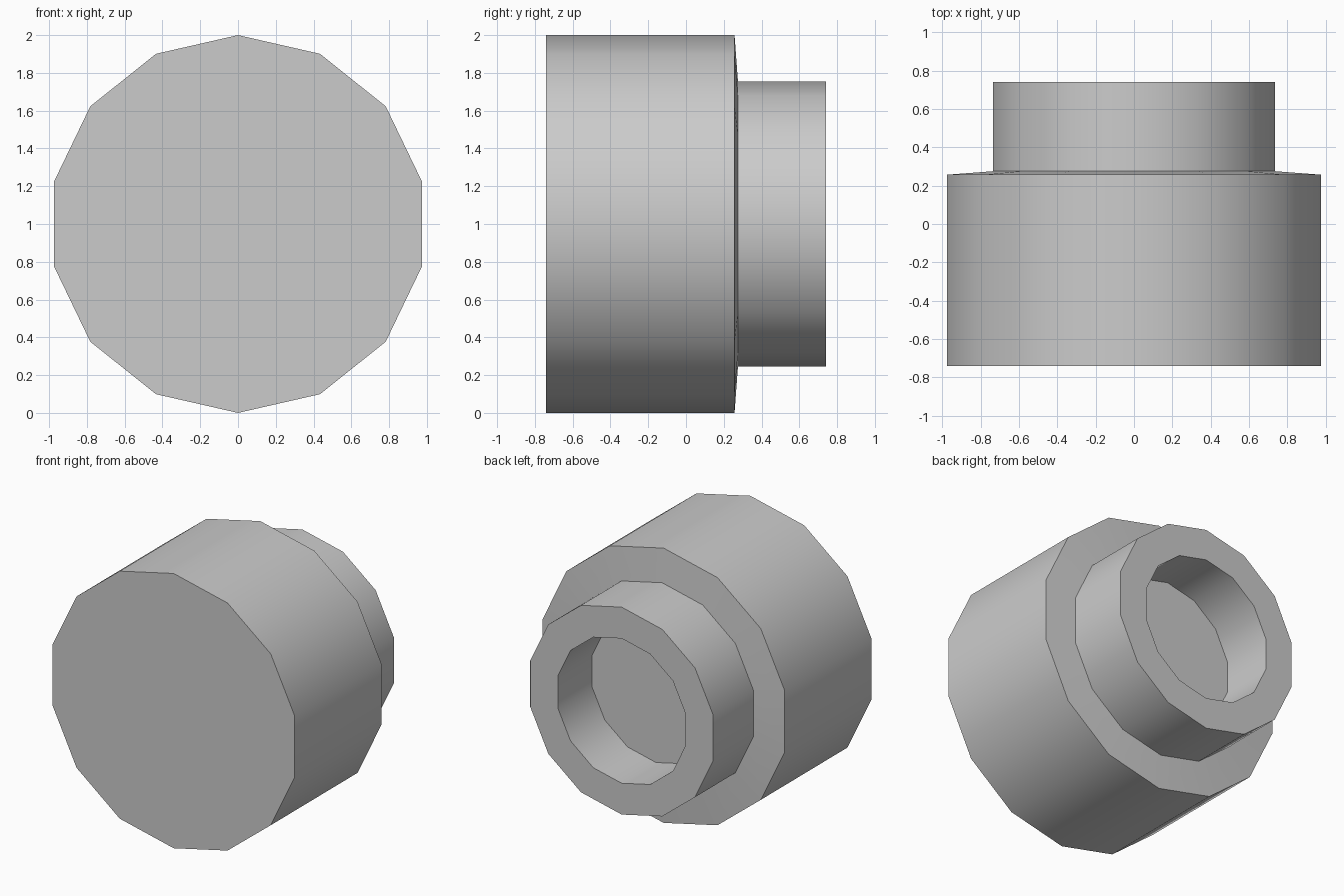
import bpy, bmesh, math

if "Cube" in bpy.data.objects:
    bpy.data.objects.remove(bpy.data.objects["Cube"])

SIDES = 14
# Lathe profile along y: (radius, y) from front face to the socket floor
PROFILE = [(1.0, -0.74), (1.0, 0.257), (0.755, 0.275),
           (0.755, 0.74), (0.527, 0.74), (0.527, 0.345)]


def ring(bm, radius, y):
    """One 14-sided ring around the y axis, with a corner pointing up."""
    step = 2 * math.pi / SIDES
    return [bm.verts.new((radius * math.sin(i * step), y,
                          1 + radius * math.cos(i * step)))
            for i in range(SIDES)]


# Stepped round body with a recessed socket in the back
bm = bmesh.new()
rings = [ring(bm, r, y) for r, y in PROFILE]
for a, b in zip(rings, rings[1:]):
    for i in range(SIDES):
        j = (i + 1) % SIDES
        bm.faces.new((a[i], a[j], b[j], b[i]))

# Front cap and socket floor
bm.faces.new(rings[0])
bm.faces.new(rings[-1])
bmesh.ops.recalc_face_normals(bm, faces=bm.faces)

mesh = bpy.data.meshes.new("stepped_knob")
bm.to_mesh(mesh)
bm.free()
knob = bpy.data.objects.new("stepped_knob", mesh)
bpy.context.collection.objects.link(knob)

# Smooth round walls, crisp steps and caps
bpy.context.view_layer.objects.active = knob
knob.select_set(True)
bpy.ops.object.shade_smooth_by_angle(angle=math.radians(30))
